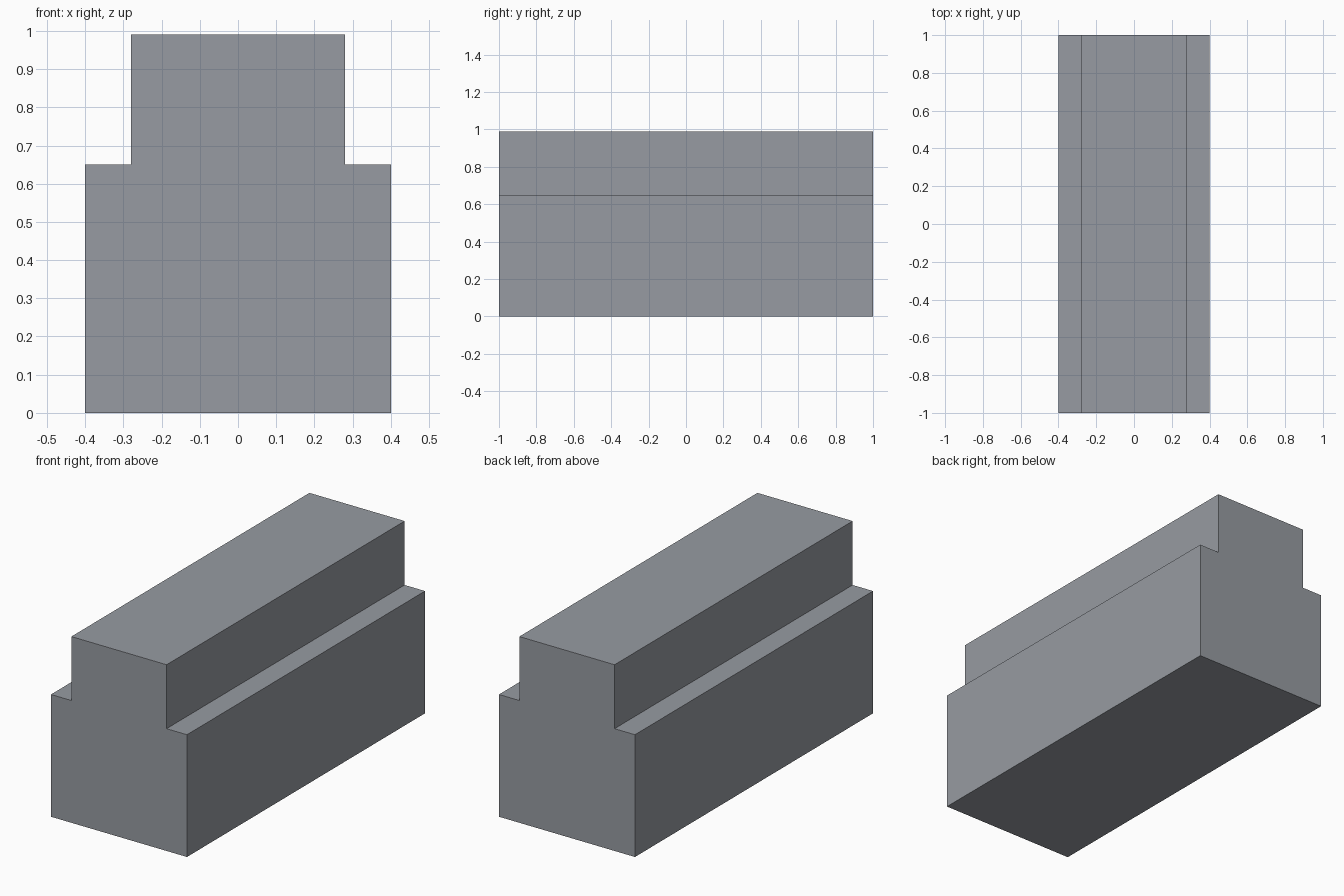
import bpy
import bmesh

if "Cube" in bpy.data.objects:
    bpy.data.objects.remove(bpy.data.objects["Cube"])

# Flat grey material
grey = bpy.data.materials.new("cool grey")
grey.diffuse_color = (0.31, 0.33, 0.36, 1.0)
grey.use_nodes = True
grey.node_tree.nodes["Principled BSDF"].inputs["Base Color"].default_value = grey.diffuse_color

# Stepped cross-section: right half, mirrored to the left
half = [(0.40, 0.0), (0.40, 0.65), (0.28, 0.65), (0.28, 0.99)]
profile = half + [(-x, z) for x, z in reversed(half)]

# Extrude the section along y
bm = bmesh.new()
front = bm.faces.new([bm.verts.new((x, -1.0, z)) for x, z in profile])
ext = bmesh.ops.extrude_face_region(bm, geom=[front], use_keep_orig=True)
moved = [v for v in ext["geom"] if isinstance(v, bmesh.types.BMVert)]
bmesh.ops.translate(bm, verts=moved, vec=(0, 2.0, 0))
bmesh.ops.recalc_face_normals(bm, faces=bm.faces)

mesh = bpy.data.meshes.new("stepped_block")
bm.to_mesh(mesh)
bm.free()
mesh.materials.append(grey)
block = bpy.data.objects.new("stepped_block", mesh)
bpy.context.collection.objects.link(block)
